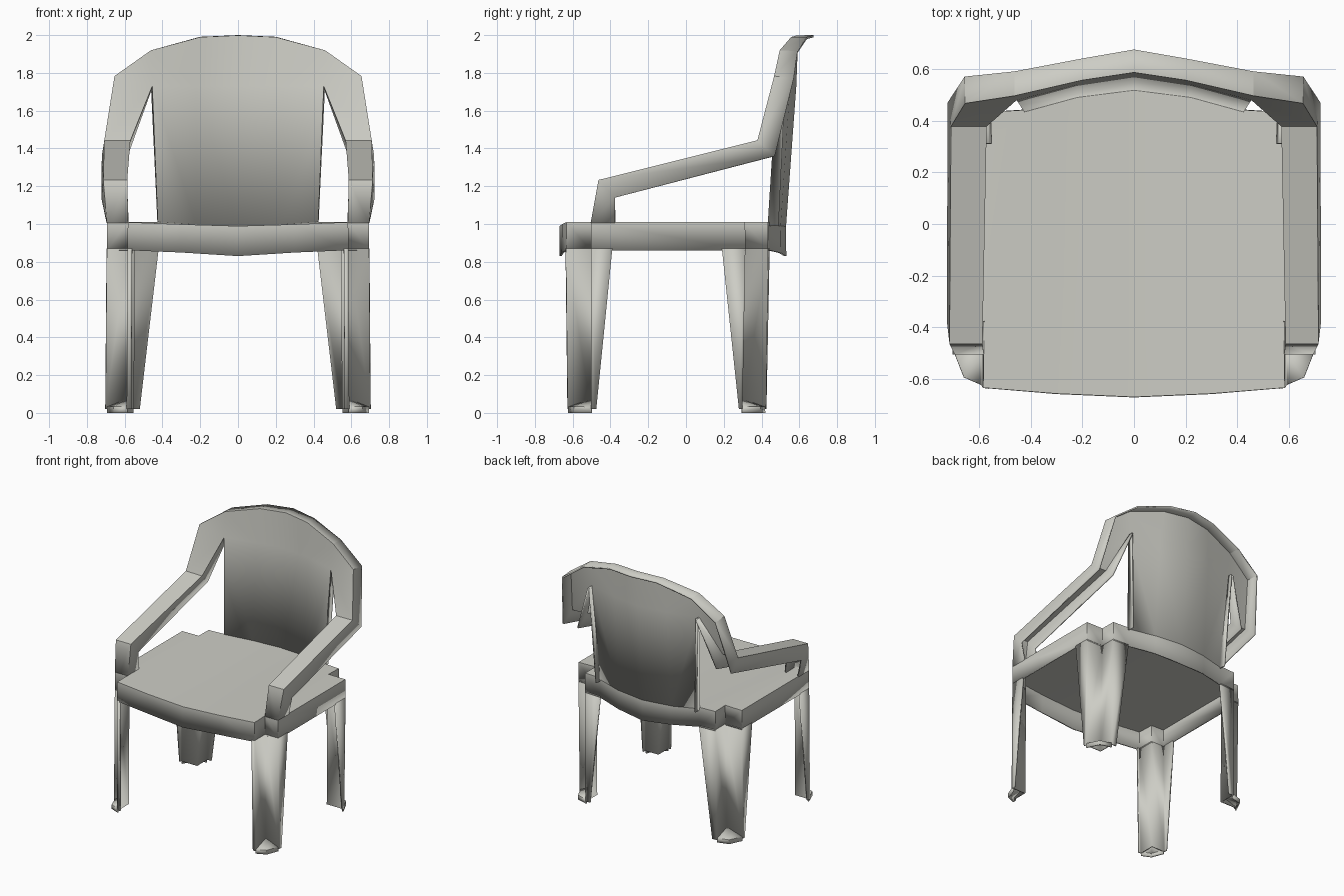
import bpy, bmesh

cube = bpy.data.objects.get("Cube")
if cube:
    bpy.data.objects.remove(cube, do_unlink=True)

# One moulded plastic colour
plastic = bpy.data.materials.new("pale_grey_plastic")
plastic.use_nodes = True
colour = (0.61, 0.61, 0.56, 1)
plastic.diffuse_color = colour
bsdf = plastic.node_tree.nodes["Principled BSDF"]
bsdf.inputs["Base Color"].default_value = colour
bsdf.inputs["Roughness"].default_value = 0.6


def strip(a, b):
    """Faces that bridge two rows of points."""
    return [[a[i], a[i + 1], b[i + 1], b[i]] for i in range(len(a) - 1)]


def at_height(points, z):
    return [(x, y, z) for x, y in points]


def shell(name, faces, thickness=0.012):
    """Thin-walled part, modelled on the left half and mirrored."""
    bm = bmesh.new()
    for f in faces:
        bm.faces.new([bm.verts.new(p) for p in f])
    bmesh.ops.remove_doubles(bm, verts=bm.verts[:], dist=0.0005)
    bmesh.ops.recalc_face_normals(bm, faces=bm.faces[:])
    mesh = bpy.data.meshes.new(name)
    bm.to_mesh(mesh)
    bm.free()
    mesh.materials.append(plastic)
    obj = bpy.data.objects.new(name, mesh)
    bpy.context.collection.objects.link(obj)
    bpy.ops.object.select_all(action="DESELECT")
    obj.select_set(True)
    bpy.context.view_layer.objects.active = obj
    bpy.ops.object.shade_smooth_by_angle(angle=0.35)
    obj.modifiers.new("Mirror", "MIRROR").use_clip = True
    wall = obj.modifiers.new("Wall", "SOLIDIFY")
    wall.thickness = thickness
    wall.offset = 0
    return obj


# Seat: sagging plate with notched corners and a skirt all round
front = [(0, -0.665, 0.985), (0.3, -0.652, 0.994), (0.58, -0.63, 1.006)]
side = at_height([(0.58, -0.5), (0.69, -0.5), (0.69, 0.31), (0.55, 0.31)], 1.006)
back = [(0.55, 0.43, 1.006), (0.42, 0.437, 1.006), (0.22, 0.497, 0.992), (0, 0.525, 0.985)]
outline = front + side + back
hem = [(x, y, z - 0.145 - (0.01 if x < 0.1 else 0)) for x, y, z in outline]
shell("seat", strip(outline, hem) + [
    [front[0], front[1], back[2], back[3]],
    [front[1], front[2], side[0], side[3], back[0], back[1], back[2]],
    side])

# Armrests and backrest: one continuous face with turned-back edges
outer = [(0.69, -0.5, 1.006), (0.71, -0.46, 1.23), (0.703, 0.38, 1.44),
         (0.65, 0.47, 1.78), (0.46, 0.5, 1.915), (0.2, 0.56, 1.985), (0, 0.59, 1.994)]
outer_hem = [(0.69, -0.375, 1.006), (0.718, -0.375, 1.14), (0.715, 0.47, 1.36),
             (0.65, 0.57, 1.77), (0.46, 0.59, 1.91), (0.2, 0.64, 1.985), (0, 0.675, 1.994)]
inner = [(0.585, -0.5, 1.006), (0.59, -0.46, 1.23), (0.575, 0.38, 1.44), (0.455, 0.485, 1.73)]
inner_hem = [(0.585, -0.375, 1.006), (0.59, -0.375, 1.14), (0.59, 0.47, 1.36), (0.46, 0.53, 1.72)]
panel_top = outer[4:]
panel_mid = [inner[3], (0.22, 0.545, 1.73), (0, 0.578, 1.73)]
panel_low = [(0.42, 0.437, 0.99), (0.22, 0.495, 0.985), (0, 0.523, 0.98)]
edge = [panel_mid[0], panel_low[0]]
edge_hem = [(0.455, 0.525, 1.73), (0.42, 0.49, 0.99)]
shell("armrests_and_backrest",
      strip(outer, outer_hem) + strip(outer[:4], inner) + strip(inner, inner_hem)
      + [[outer[3], outer[4], inner[3]]]
      + strip(panel_top, panel_mid) + strip(panel_mid, panel_low)
      + strip(edge, edge_hem))

# Legs: folded strips that taper down, each with a rounded foot in its notch
legs = {
    "front": ([(0.56, -0.632), (0.58, -0.63), (0.58, -0.5), (0.69, -0.5), (0.69, -0.39)],
              [(0.565, -0.622), (0.585, -0.622), (0.585, -0.5), (0.697, -0.5), (0.697, -0.475)],
              [(0.585, -0.62), (0.655, -0.59), (0.69, -0.5)]),
    "back": ([(0.42, 0.437), (0.55, 0.43), (0.55, 0.31), (0.69, 0.31), (0.69, 0.19)],
             [(0.52, 0.42), (0.555, 0.42), (0.555, 0.295), (0.69, 0.295), (0.69, 0.28)],
             [(0.555, 0.415), (0.64, 0.39), (0.685, 0.295)]),
}
for place, (top, bottom, toe) in legs.items():
    shell(place + "_legs", strip(at_height(top, 0.87), at_height(bottom, 0.02)))
    rim = at_height(toe, 0.03)
    heel = bottom[2]
    cap = [[(*heel, 0.07), rim[i], rim[i + 1]] for i in range(2)]
    shell(place + "_feet", cap + strip(rim, at_height(toe, 0)), 0.01)
